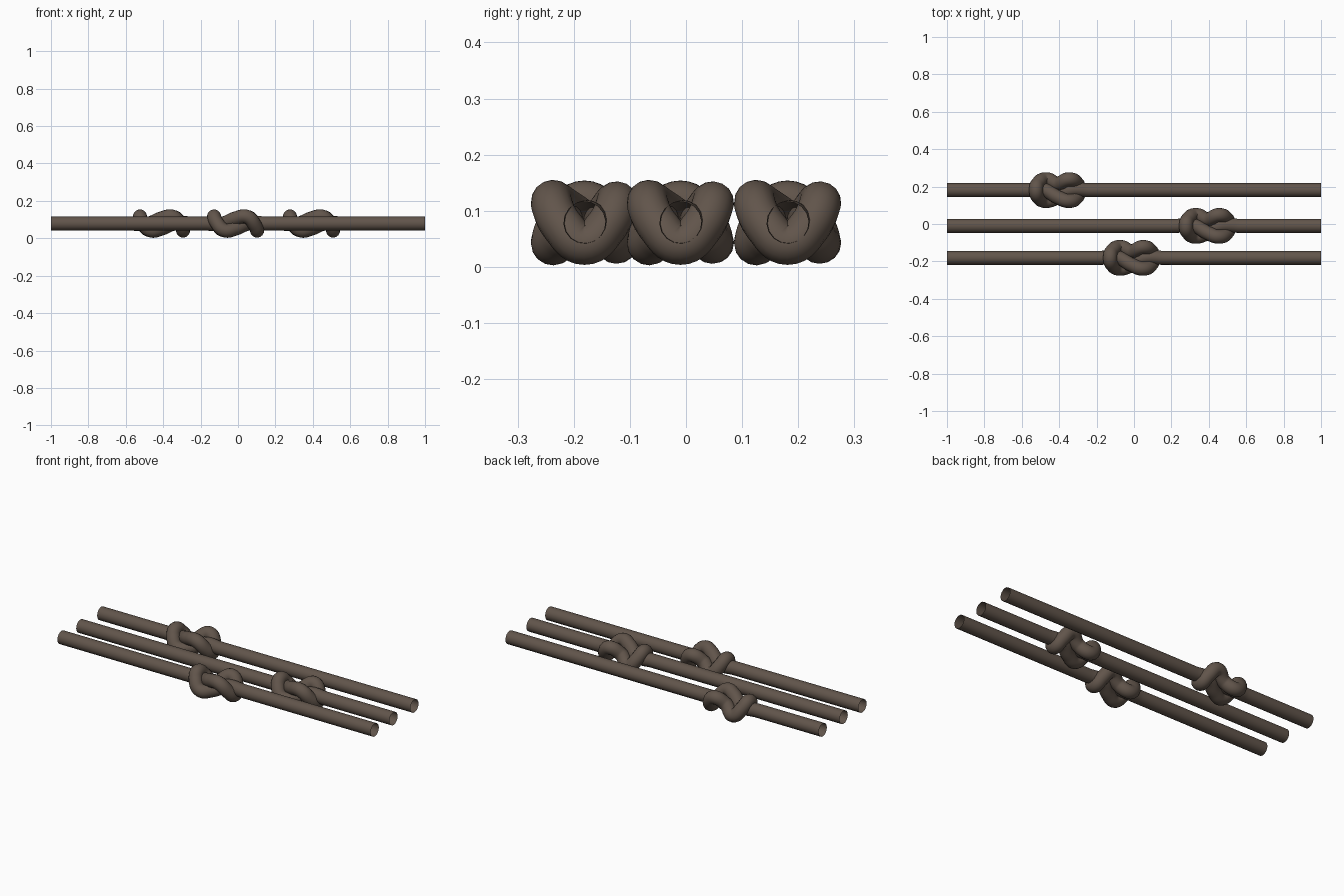
import bpy

if "Cube" in bpy.data.objects:
    bpy.data.objects.remove(bpy.data.objects["Cube"])

RADIUS, HEIGHT = 0.0375, 0.079

mat = bpy.data.materials.new("dark_brown")
mat.diffuse_color = (0.12, 0.09, 0.07, 1)
mat.use_nodes = True
mat.node_tree.nodes["Principled BSDF"].inputs["Base Color"].default_value = mat.diffuse_color

# Half of an overhand knot: (along, across, up); the rest follows by a half turn about y
HALF = [(-0.17, 0, 0), (-0.07, 0, 0.0), (0.0, -0.038, 0.027),
        (0.06, -0.058, 0.036), (0.103, -0.038, -0.008), (0.115, 0, -0.038),
        (0.103, 0.038, -0.008), (0.06, 0.058, 0.036)]
KNOT = HALF + [(0, 0.035, 0)] + [(-x, y, -z) for x, y, z in reversed(HALF)]


def knotted_rope(name, knot_x, y):
    pts = [(-1, y, HEIGHT)]
    pts += [(knot_x + a, y + b, HEIGHT + c) for a, b, c in KNOT]
    pts += [(1, y, HEIGHT)]
    cu = bpy.data.curves.new(name, 'CURVE')
    cu.dimensions = '3D'
    cu.bevel_depth = RADIUS
    cu.bevel_resolution = 6
    cu.resolution_u = 8
    cu.use_fill_caps = False
    sp = cu.splines.new('BEZIER')
    sp.bezier_points.add(len(pts) - 1)
    for i, (bp, co) in enumerate(zip(sp.bezier_points, pts)):
        bp.co = co
        kind = 'AUTO'
        if i in (0, len(pts) - 1):
            kind = 'VECTOR'
        bp.handle_left_type = bp.handle_right_type = kind
    # Straight run on both sides of the knot
    for i in (1, len(pts) - 2):
        bp = sp.bezier_points[i]
        bp.handle_left_type = bp.handle_right_type = 'FREE'
        bp.handle_left = (bp.co.x - 0.03, y, HEIGHT)
        bp.handle_right = (bp.co.x + 0.03, y, HEIGHT)
    ob = bpy.data.objects.new(name, cu)
    bpy.context.collection.objects.link(ob)
    bpy.ops.object.select_all(action='DESELECT')
    ob.select_set(True)
    bpy.context.view_layer.objects.active = ob
    bpy.ops.object.convert(target='MESH')
    ob = bpy.context.object
    ob.data.materials.clear()
    ob.data.materials.append(mat)
    bpy.ops.object.shade_smooth()


# Three parallel ropes, each with its knot at a different place
knotted_rope("rope_back", -0.409, 0.181)
knotted_rope("rope_middle", 0.393, -0.01)
knotted_rope("rope_front", -0.013, -0.181)
